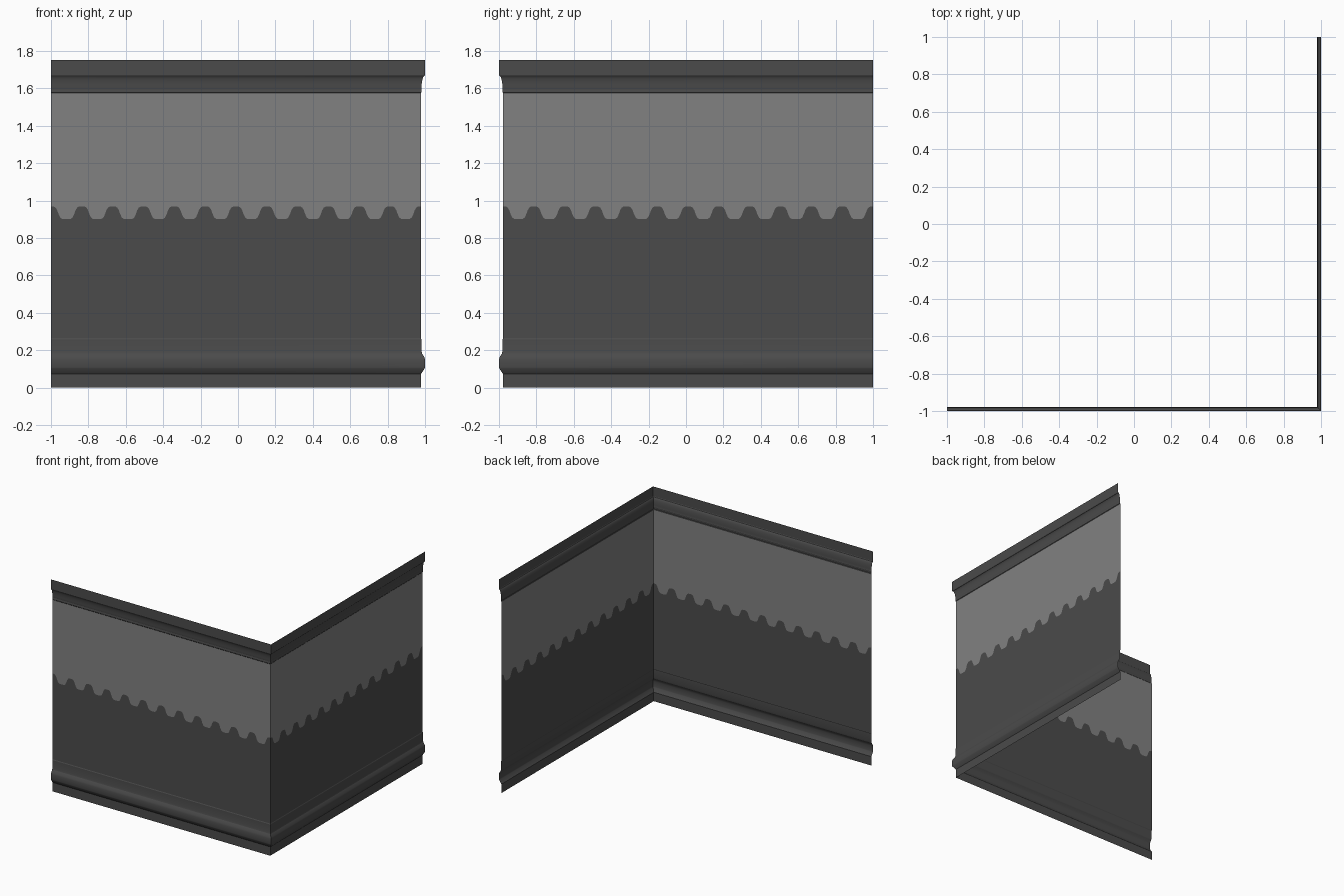
import bpy, bmesh, math

if "Cube" in bpy.data.objects:
    bpy.data.objects.remove(bpy.data.objects["Cube"])

def material(name, v):
    m = bpy.data.materials.new(name)
    m.diffuse_color = (v, v, v, 1)
    m.use_nodes = True
    m.node_tree.nodes["Principled BSDF"].inputs["Base Color"].default_value = m.diffuse_color
    return m

DARK = material("dark grey paint", 0.07)
LIGHT = material("light grey paint", 0.22)
WALL = 0.022          # inset of the wall plane from the outer face
WAVES, STEPS = 12, 20  # scallops per wall, columns per scallop

def place(side, t, inset, z):
    """Point on wall 0 (front) or 1 (right); t runs from the corner to the open end."""
    a = (1 - inset) + t * (-1 - (1 - inset))
    return (a, -(1 - inset), z) if side == 0 else (1 - inset, -a, z)

def sheet(name, rows, columns, mat, smooth=True):
    """Mitred L-shaped sheet; rows is a list of functions t -> (inset, z)."""
    bm = bmesh.new()
    for side in (0, 1):
        grid = [[bm.verts.new(place(side, i / columns, *row(i / columns)))
                 for i in range(columns + 1)] for row in rows]
        for lo, hi in zip(grid, grid[1:]):
            for i in range(columns):
                f = [lo[i], lo[i + 1], hi[i + 1], hi[i]]
                bm.faces.new(f[::-1] if side == 0 else f)
    bmesh.ops.remove_doubles(bm, verts=bm.verts, dist=1e-5)
    me = bpy.data.meshes.new(name)
    bm.to_mesh(me)
    bm.free()
    me.materials.append(mat)
    ob = bpy.data.objects.new(name, me)
    bpy.context.collection.objects.link(ob)
    if smooth:
        bpy.ops.object.select_all(action='DESELECT')
        ob.select_set(True)
        bpy.context.view_layer.objects.active = ob
        bpy.ops.object.shade_smooth_by_angle(angle=math.radians(20))
    return ob

def profile(points):
    return [lambda t, p=p: p for p in points]

def wave(t):
    # flat-topped scallops, with a peak at the corner and at each open end
    c = math.cos(2 * math.pi * WAVES * t) - 0.12
    return (WALL, 0.935 + 0.034 * math.tanh(2.2 * c) / math.tanh(2.0))

# Baseboard with rounded bulge and a thin bead on top
sheet("baseboard", profile([
    (WALL, 0), (WALL, 0.073), (0.018, 0.078), (0.002, 0.102), (0, 0.108),
    (0, 0.15), (0.003, 0.162), (0.016, 0.182), (0.019, 0.195), (0.019, 0.258),
    (WALL, 0.264), (WALL, 0.27)]), 1, DARK)

# Lower and upper paint, meeting at the scalloped line
n = WAVES * STEPS
sheet("lower_wall", [lambda t: (WALL, 0.27), wave], n, DARK, False)
sheet("upper_wall", [wave, lambda t: (WALL, 1.574)], n, LIGHT, False)

# Crown moulding: small bead, cove, then a flat fascia
cove = [(0.019 - 0.016 * (1 - math.cos(a)), 1.598 + 0.068 * math.sin(a))
        for a in (math.pi / 2 * k / 8 for k in range(9))]
sheet("crown_moulding", profile(
    [(WALL, 1.574), (0.019, 1.578), (0.019, 1.59), (0.02, 1.594)] + cove +
    [(0, 1.672), (0, 1.75)]), 1, DARK)
